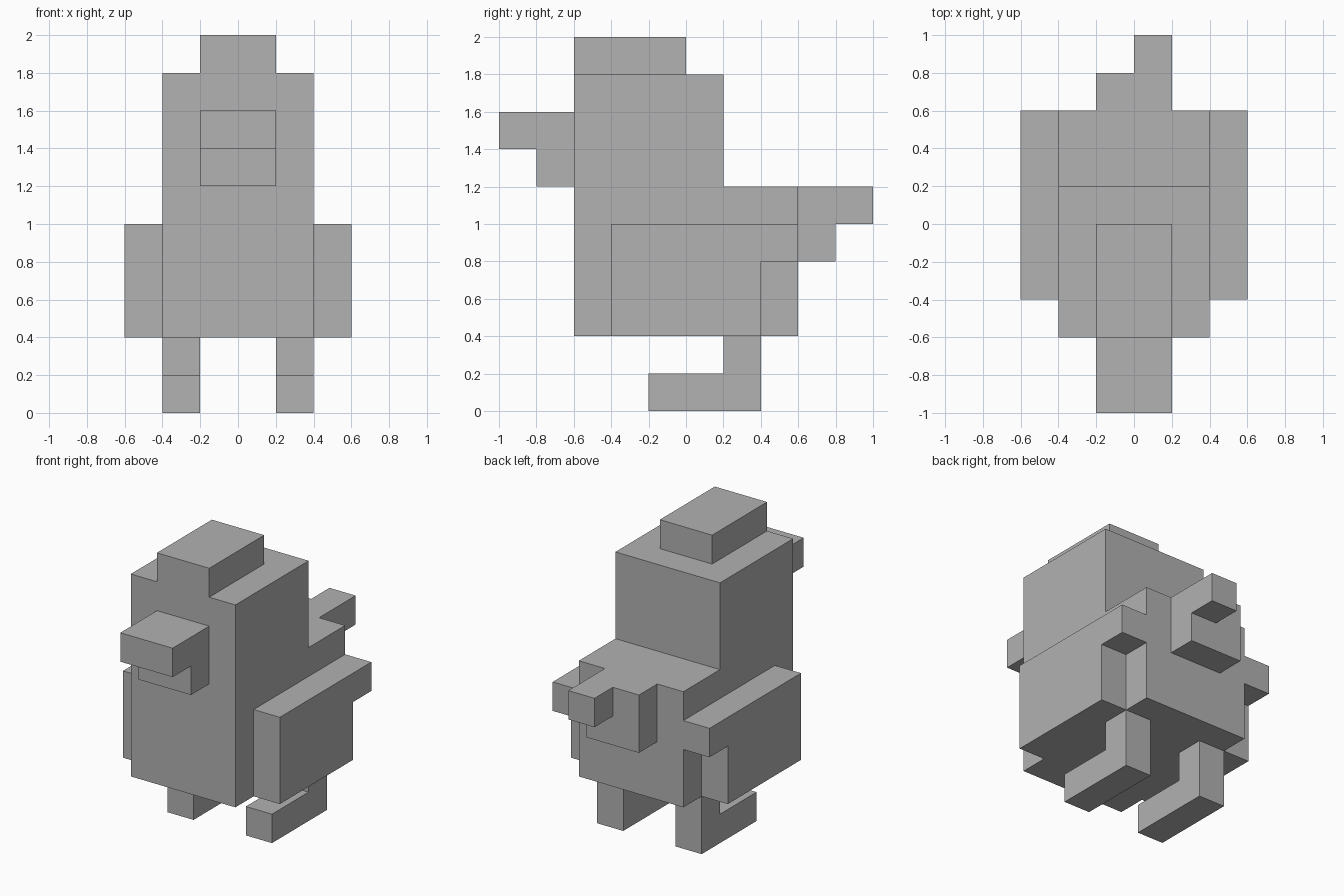
import bpy
import bmesh

default_cube = bpy.data.objects.get("Cube")
if default_cube:
    bpy.data.objects.remove(default_cube, do_unlink=True)

# One plain grey for the whole bird
GREY = (0.445, 0.445, 0.445, 1.0)
grey = bpy.data.materials.new("plain grey")
grey.use_nodes = True
grey.diffuse_color = GREY
grey.node_tree.nodes["Principled BSDF"].inputs["Base Color"].default_value = GREY

UNIT = 0.2  # edge length of one block


def slab(name, x0, x1, outline):
    """Extrude a side outline of (y, z) block coordinates from x0 to x1."""
    bm = bmesh.new()
    face = bm.faces.new([bm.verts.new((x0 * UNIT, y * UNIT, z * UNIT)) for y, z in outline])
    grown = bmesh.ops.extrude_face_region(bm, geom=[face])
    moved = [v for v in grown["geom"] if isinstance(v, bmesh.types.BMVert)]
    bmesh.ops.translate(bm, verts=moved, vec=((x1 - x0) * UNIT, 0, 0))
    bmesh.ops.recalc_face_normals(bm, faces=bm.faces)
    mesh = bpy.data.meshes.new(name)
    bm.to_mesh(mesh)
    bm.free()
    mesh.materials.append(grey)
    obj = bpy.data.objects.new(name, mesh)
    bpy.context.collection.objects.link(obj)
    return obj


def box(y0, y1, z0, z1):
    return [(y0, z0), (y1, z0), (y1, z1), (y0, z1)]


def pair(name, x0, x1, outline):
    """The same slab on both sides of the body."""
    slab("left_" + name, x0, x1, outline)
    slab("right_" + name, -x1, -x0, outline)


# Body with upright head, and the crest on top
slab("body_and_head", -2, 2, [(-3, 2), (3, 2), (3, 6), (1, 6), (1, 9), (-3, 9)])
slab("crest", -1, 1, box(-3, 0, 9, 10))

# Stepped beak with overhanging tip
slab("beak", -1, 1, [(-3, 6), (-3, 8), (-5, 8), (-5, 7), (-4, 7), (-4, 6)])

# Tail: the left half carries the longer tip
slab("tail_left", 0, 1, [(3, 4), (4, 4), (4, 5), (5, 5), (5, 6), (3, 6)])
slab("tail_right", -1, 0, box(3, 4, 4, 6))

# Wings with a notch under the rear end
pair("wing", 2, 3, [(-2, 2), (2, 2), (2, 4), (3, 4), (3, 5), (-2, 5)])

# Legs with forward feet
pair("leg", 1, 2, [(-1, 0), (2, 0), (2, 2), (1, 2), (1, 1), (-1, 1)])
